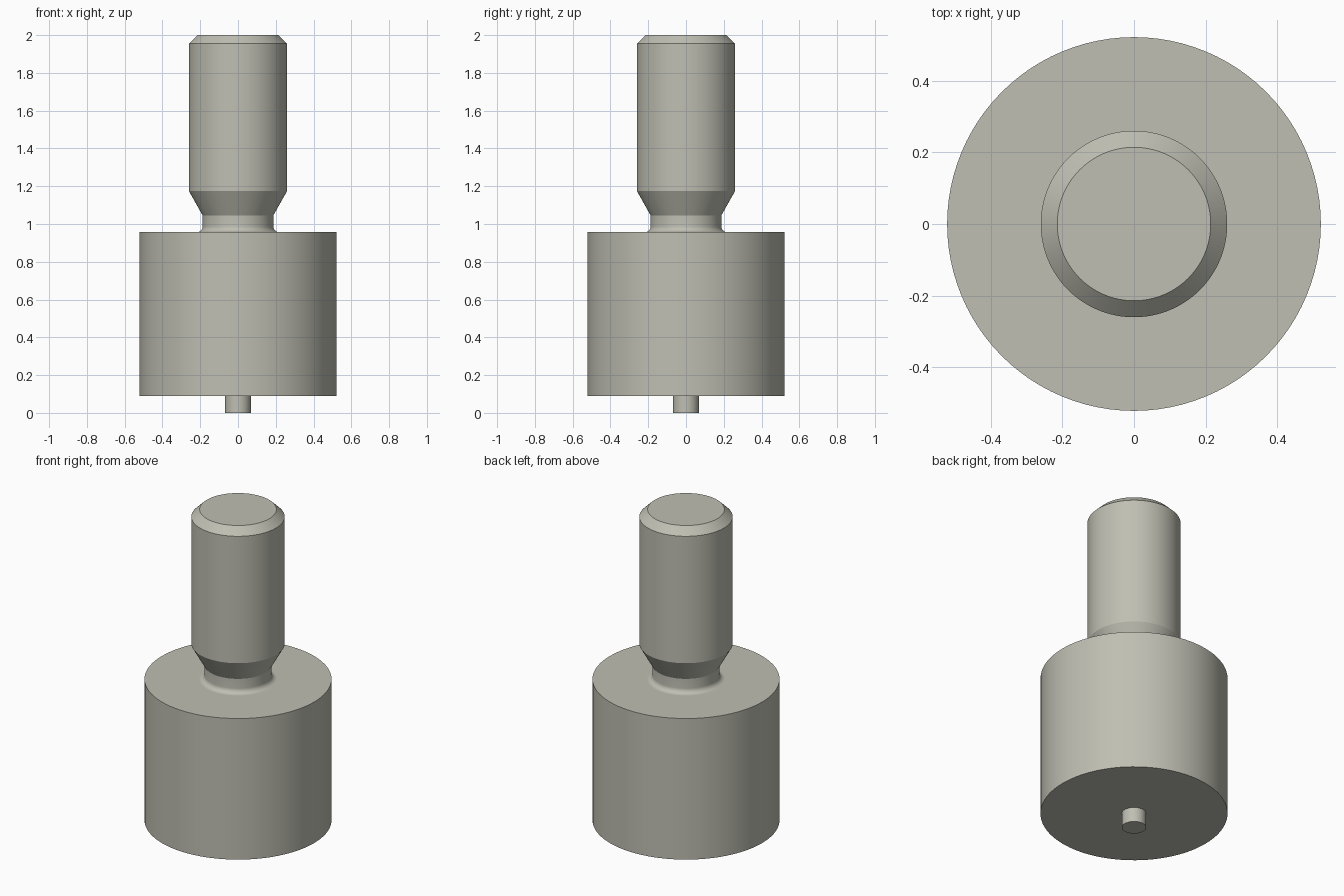
import bpy, bmesh, math

if "Cube" in bpy.data.objects:
    bpy.data.objects.remove(bpy.data.objects["Cube"], do_unlink=True)

SEGMENTS = 96

# Plain warm grey metal
metal = bpy.data.materials.new("warm_grey_metal")
metal.use_nodes = True
COLOUR = (0.52, 0.52, 0.45, 1.0)
metal.diffuse_color = COLOUR
metal.node_tree.nodes["Principled BSDF"].inputs["Base Color"].default_value = COLOUR


def lathe(name, profile):
    """Spin a (radius, height) profile around z; points on the axis become caps."""
    bm = bmesh.new()
    rings = []
    for r, z in profile:
        if r == 0:
            rings.append(None)
            continue
        rings.append([bm.verts.new((r * math.cos(2 * math.pi * i / SEGMENTS),
                                    r * math.sin(2 * math.pi * i / SEGMENTS), z))
                      for i in range(SEGMENTS)])
    for low, high in zip(rings, rings[1:]):
        if low is None:
            bm.faces.new(high[::-1])
        elif high is None:
            bm.faces.new(low)
        else:
            for i in range(SEGMENTS):
                j = (i + 1) % SEGMENTS
                bm.faces.new((low[i], low[j], high[j], high[i]))
    mesh = bpy.data.meshes.new(name)
    bm.to_mesh(mesh)
    bm.free()
    mesh.materials.append(metal)
    obj = bpy.data.objects.new(name, mesh)
    bpy.context.collection.objects.link(obj)
    bpy.ops.object.select_all(action='DESELECT')
    obj.select_set(True)
    bpy.context.view_layer.objects.active = obj
    bpy.ops.object.shade_smooth_by_angle(angle=math.radians(25))
    return obj


PIN_R, BODY_R, STUD_R, NECK_R, FILLET = 0.068, 0.521, 0.26, 0.187, 0.03
BODY_BOTTOM, BODY_TOP = 0.09, 0.957

# Small locating pin underneath
lathe("locating_pin", [(0, 0), (PIN_R, 0), (PIN_R, BODY_BOTTOM)])

# Wide cylindrical body, open where the pin and stud join it
lathe("body", [(PIN_R, BODY_BOTTOM), (BODY_R, BODY_BOTTOM),
               (BODY_R, BODY_TOP), (NECK_R + FILLET, BODY_TOP)])

# Stud: filleted neck, flared shoulder, straight shank, chamfered tip
fillet = [(NECK_R + FILLET * (1 - math.sin(a)), BODY_TOP + FILLET * (1 - math.cos(a)))
          for a in (math.pi / 2 * k / 8 for k in range(9))]
lathe("stud", fillet + [(NECK_R, 1.045), (STUD_R, 1.175), (STUD_R, 1.955),
                        (0.214, 2.0), (0, 2.0)])
